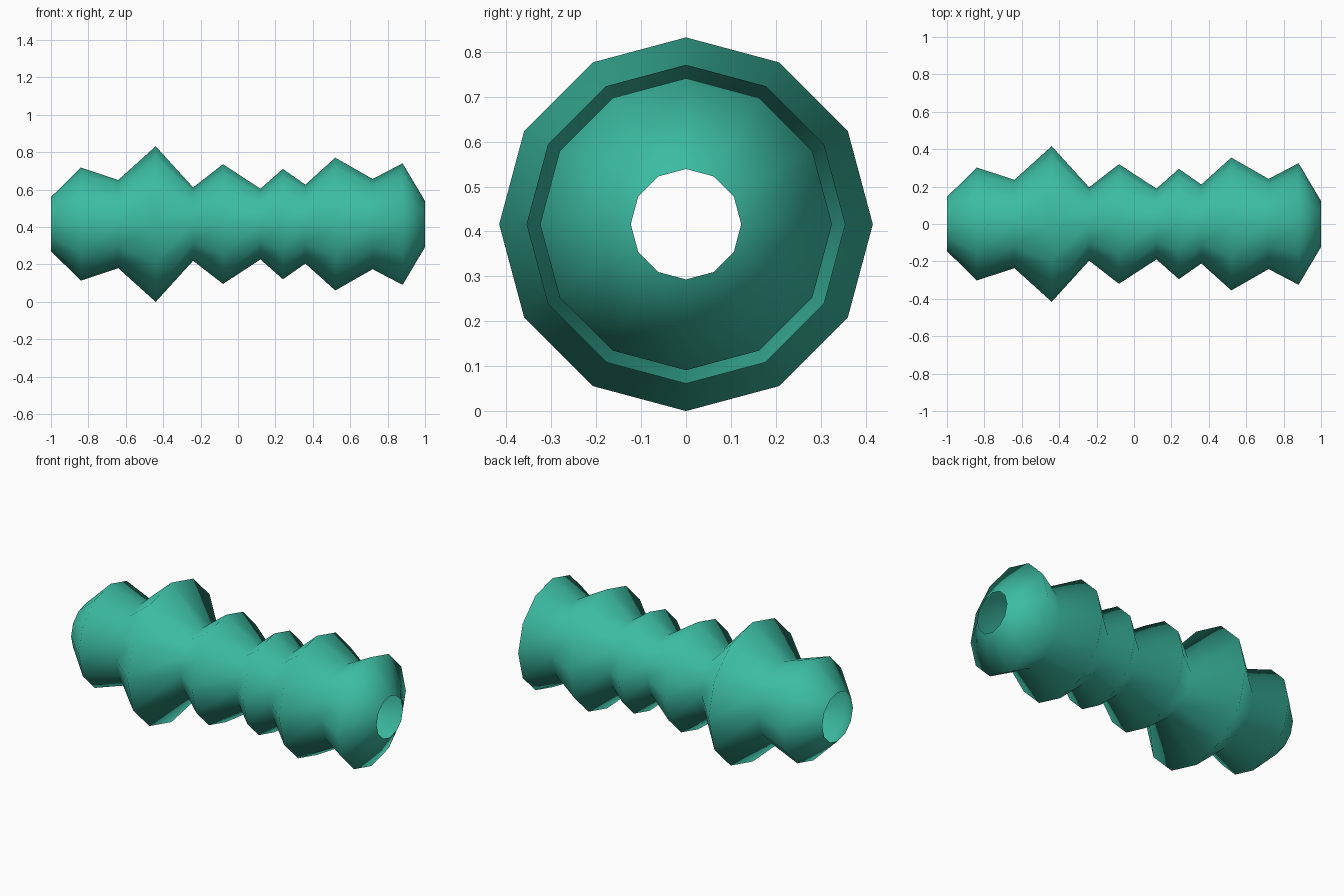
import bpy, bmesh, math

if "Cube" in bpy.data.objects:
    bpy.data.objects.remove(bpy.data.objects["Cube"])

SIDES = 12
AXIS_Z = 0.416

# (x, radius) profile of the ridged tube, alternating ridges and valleys
PROFILE = [(-1, .145), (-.84, .302), (-.64, .236), (-.44, .416), (-.24, .196),
           (-.08, .32), (.12, .189), (.24, .295), (.36, .211), (.52, .355),
           (.72, .241), (.88, .325), (1, .123)]

teal = bpy.data.materials.new("teal")
teal.diffuse_color = (0.045, 0.50, 0.36, 1)
teal.use_nodes = True
teal.node_tree.nodes["Principled BSDF"].inputs["Base Color"].default_value = teal.diffuse_color

# Open-ended lathed shell around the x axis
bm = bmesh.new()
rings = []
for x, r in PROFILE:
    rings.append([bm.verts.new((x, r * math.sin(a), AXIS_Z + r * math.cos(a)))
                  for a in (2 * math.pi * i / SIDES for i in range(SIDES))])
for a, b in zip(rings, rings[1:]):
    for i in range(SIDES):
        j = (i + 1) % SIDES
        # wound so that normals point away from the axis
        face = bm.faces.new((a[i], b[i], b[j], a[j]))
        face.smooth = True

mesh = bpy.data.meshes.new("ridged_tube")
bm.to_mesh(mesh)
bm.free()
mesh.materials.append(teal)
tube = bpy.data.objects.new("ridged_tube", mesh)
bpy.context.collection.objects.link(tube)
